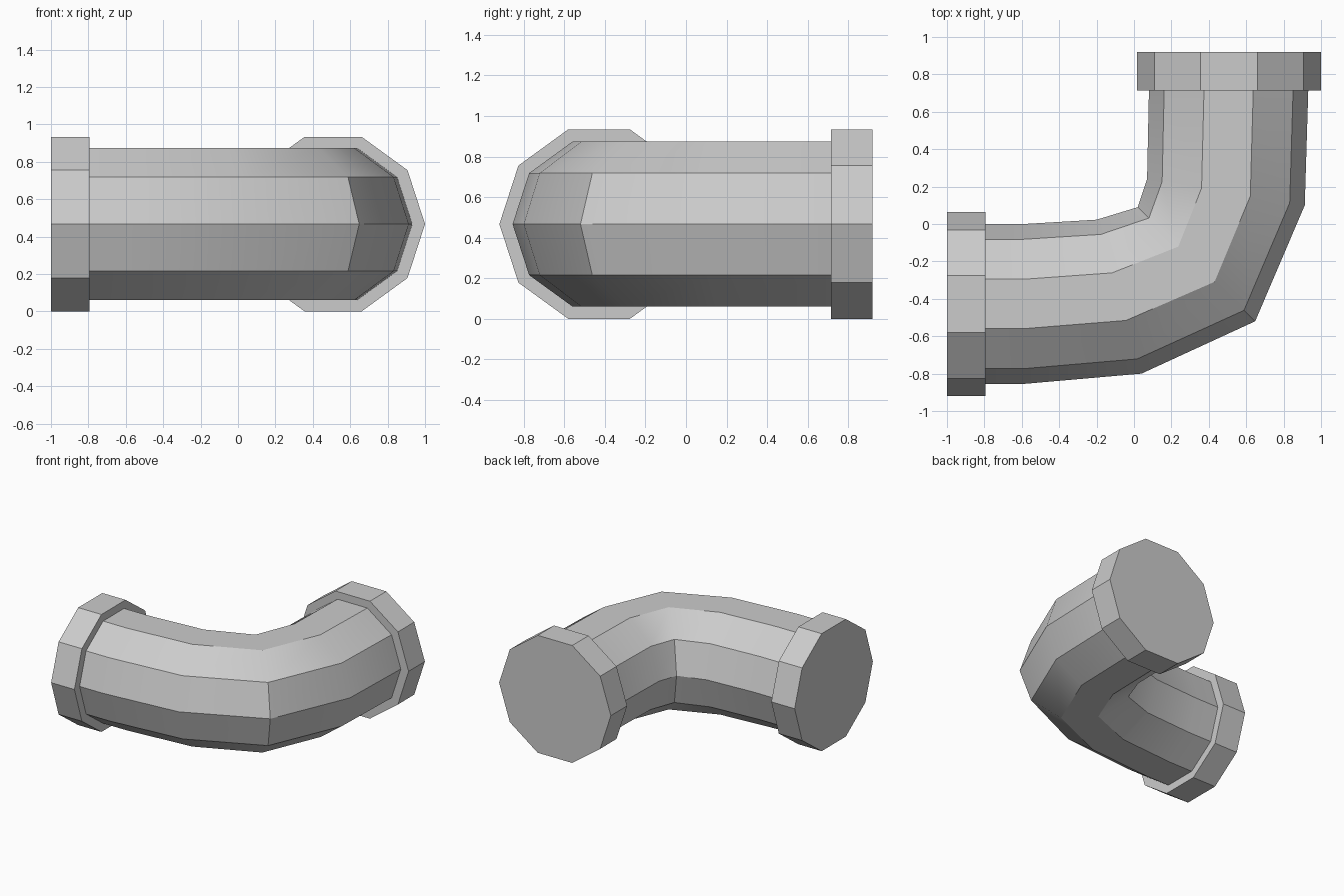
import bpy, bmesh, math
from mathutils import Vector

if "Cube" in bpy.data.objects:
    bpy.data.objects.remove(bpy.data.objects["Cube"])

SIDES = 10
MID_Z = 0.467


def loft(name, rings, radius_z):
    """Decagon sections given as (inner point, outer point) pairs, capped at the ends."""
    bm = bmesh.new()
    loops = []
    for inner, outer in rings:
        a, b = Vector((*inner, MID_Z)), Vector((*outer, MID_Z))
        mid, half = (a + b) / 2, (b - a) / 2
        loop = []
        for i in range(SIDES):
            t = 2 * math.pi * i / SIDES
            loop.append(bm.verts.new(mid + half * math.cos(t) + Vector((0, 0, radius_z * math.sin(t)))))
        loops.append(loop)
    for l0, l1 in zip(loops, loops[1:]):
        for i in range(SIDES):
            j = (i + 1) % SIDES
            bm.faces.new((l0[i], l0[j], l1[j], l1[i]))
    bm.faces.new(loops[0])
    bm.faces.new(loops[-1])
    bmesh.ops.recalc_face_normals(bm, faces=bm.faces)
    mesh = bpy.data.meshes.new(name)
    bm.to_mesh(mesh)
    bm.free()
    obj = bpy.data.objects.new(name, mesh)
    bpy.context.collection.objects.link(obj)
    bpy.ops.object.select_all(action='DESELECT')
    obj.select_set(True)
    bpy.context.view_layer.objects.active = obj
    bpy.ops.object.shade_smooth_by_angle(angle=math.radians(34))
    return obj


# Curved pipe
loft("elbow_pipe", [
    ((-0.90, 0.0), (-0.90, -0.855)),
    ((-0.59, 0.0), (-0.59, -0.855)),
    ((-0.20, 0.023), (0.04, -0.80)),
    ((0.02, 0.09), (0.648, -0.52)),
    ((0.07, 0.24), (0.913, 0.10)),
    ((0.08, 0.72), (0.932, 0.72)),
    ((0.08, 0.82), (0.932, 0.82)),
], 0.4275)

# End collars
loft("left_collar", [((-1.0, 0.063), (-1.0, -0.92)),
                     ((-0.795, 0.063), (-0.795, -0.92))], 0.491)
loft("back_collar", [((0.017, 0.715), (1.0, 0.715)),
                     ((0.017, 0.92), (1.0, 0.92))], 0.491)
